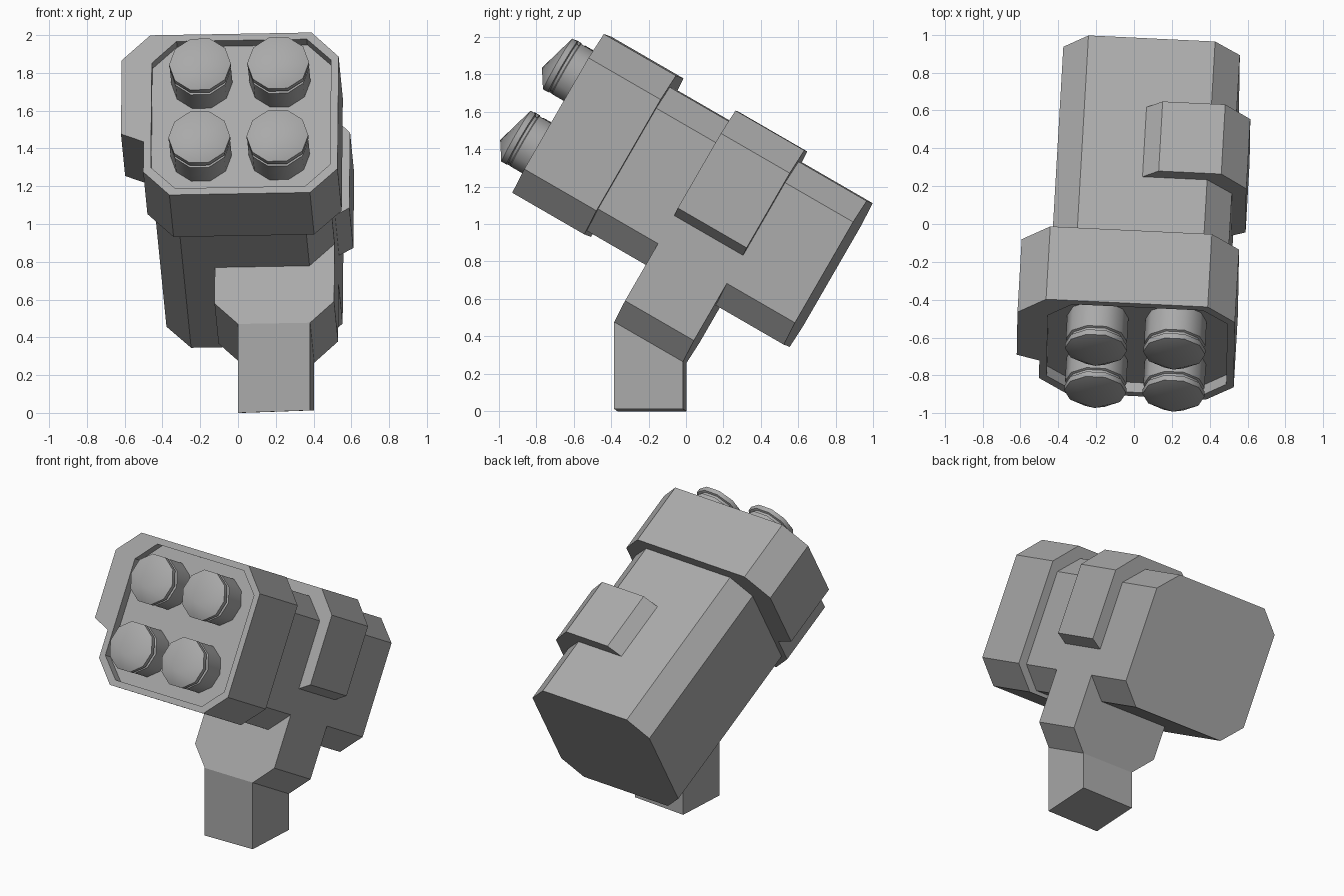
import bpy, bmesh, math
from mathutils import Matrix, Vector

cube = bpy.data.objects.get("Cube")
if cube:
    bpy.data.objects.remove(cube, do_unlink=True)

# Single grey finish
grey = bpy.data.materials.new("launcher_grey")
grey.use_nodes = True
grey.diffuse_color = (0.4, 0.4, 0.4, 1)
grey.node_tree.nodes["Principled BSDF"].inputs["Base Color"].default_value = (0.4, 0.4, 0.4, 1)

# Tilted launcher frame: x across, y backwards along the barrel, z up from the barrel
back = Vector((0.05, 0.865, -0.5)).normalized()
across = Vector((1, -0.052, 0.02))
across = (across - back * across.dot(back)).normalized()
up = across.cross(back)
FRAME = Matrix((across, back, up)).transposed().to_4x4()
FRAME.translation = (0, 0, -0.008)


def add_object(name, bm, frame=FRAME):
    bmesh.ops.recalc_face_normals(bm, faces=bm.faces)
    mesh = bpy.data.meshes.new(name)
    bm.to_mesh(mesh)
    bm.free()
    mesh.materials.append(grey)
    obj = bpy.data.objects.new(name, mesh)
    obj.matrix_world = frame
    bpy.context.collection.objects.link(obj)
    return obj


def prism(name, section, front, rear):
    """Extrude an (across, up) section along the barrel."""
    bm = bmesh.new()
    face = bm.faces.new([bm.verts.new((a, front, w)) for a, w in section])
    ext = bmesh.ops.extrude_face_region(bm, geom=[face])
    moved = [v for v in ext["geom"] if isinstance(v, bmesh.types.BMVert)]
    bmesh.ops.translate(bm, verts=moved, vec=(0, rear - front, 0))
    return add_object(name, bm)


def chamfered(left, right, low, high, c):
    return [(left + c, high), (right - c, high), (right, high - c), (right, low + c),
            (right - c, low), (left + c, low), (left, low + c), (left, high - c)]


# Main body
prism("body", chamfered(-0.40, 0.534, 0.58, 1.465, 0.132), -0.96, 0.29)

# Front housing with a widened upper side
housing_section = [(-0.41, 1.535), (0.445, 1.535), (0.59, 1.385), (0.59, 0.70),
                   (0.445, 0.557), (-0.30, 0.557), (-0.44, 0.70), (-0.44, 0.885),
                   (-0.56, 0.935), (-0.56, 1.385)]
housing = prism("front_housing", housing_section, -1.37, -0.925)

# Shallow recess in the housing face
cutter = prism("recess_cutter", chamfered(-0.40, 0.55, 0.597, 1.495, 0.13), -1.45, -1.31)
cutter.hide_render = True
cut = housing.modifiers.new("recess", "BOOLEAN")
cut.operation = "DIFFERENCE"
cut.solver = "EXACT"
cut.object = cutter
bpy.context.view_layer.update()
cut_mesh = bpy.data.meshes.new_from_object(
    housing.evaluated_get(bpy.context.evaluated_depsgraph_get()))
housing.modifiers.clear()
housing.data = cut_mesh
bpy.data.objects.remove(cutter, do_unlink=True)

# Side module wrapping the upper corner
prism("side_module", [(0.06, 1.44), (0.06, 1.465), (0.145, 1.533), (0.476, 1.533),
                      (0.61, 1.39), (0.61, 0.93), (0.534, 0.885), (0.40, 0.885),
                      (0.40, 1.40)], -0.555, -0.13)

# Mount block below the body
prism("mount_block", [(-0.10, 0.70), (0.534, 0.72), (0.534, 0.36), (0.408, 0.232),
                      (0.025, 0.232), (-0.10, 0.36)], -0.555, -0.13)

# Upright leg dropping from the mount block
bm = bmesh.new()
corners = [(0.025, -0.555), (0.408, -0.555), (0.408, -0.13), (0.025, -0.13)]
tops = [FRAME @ Vector((a, v, 0.232)) for a, v in corners]
upper = [bm.verts.new(p) for p in tops]
lower = [bm.verts.new((p.x, p.y, 0.035 * (a - 0.025))) for p, (a, v) in zip(tops, corners)]
bm.faces.new(upper)
bm.faces.new(lower)
for i in range(4):
    j = (i + 1) % 4
    bm.faces.new((upper[i], upper[j], lower[j], lower[i]))
add_object("leg", bm, Matrix.Identity(4))

# Four missiles: ten-sided tube, groove, collar and off-centre nose
PROFILE = [(0.162, -1.30), (0.162, -1.455), (0.15, -1.46), (0.15, -1.475),
           (0.164, -1.48), (0.164, -1.51)]
SIDES = 10


def missile(name, a, w):
    bm = bmesh.new()
    rings = []
    for r, v in PROFILE:
        rings.append([bm.verts.new((a + r * math.cos(t), v, w + r * math.sin(t)))
                      for t in (math.tau * i / SIDES for i in range(SIDES))])
    tip = bm.verts.new((a, -1.575, w - 0.06))
    for i in range(SIDES):
        j = (i + 1) % SIDES
        for r0, r1 in zip(rings, rings[1:]):
            bm.faces.new((r0[i], r0[j], r1[j], r1[i]))
        bm.faces.new((rings[-1][i], rings[-1][j], tip))
    bm.faces.new(rings[0])
    obj = add_object(name, bm)
    bpy.ops.object.select_all(action="DESELECT")
    obj.select_set(True)
    bpy.context.view_layer.objects.active = obj
    bpy.ops.object.shade_smooth_by_angle(angle=math.radians(40))


for row, w in (("upper", 1.272), ("lower", 0.827)):
    for side, a in (("left", 0.277), ("right", -0.137)):
        missile(f"{row}_{side}_missile", a, w)
